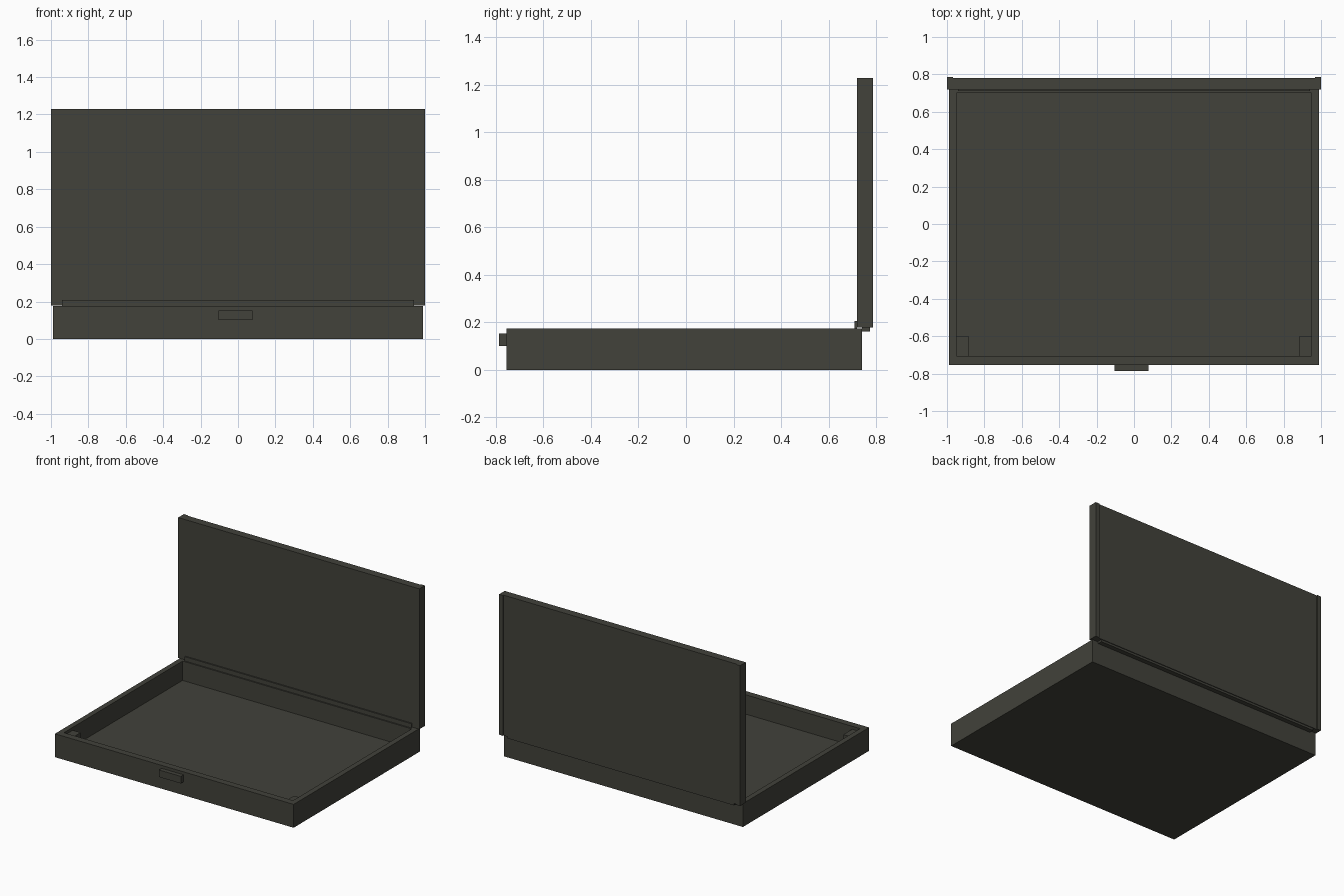
import bpy, bmesh

if "Cube" in bpy.data.objects:
    bpy.data.objects.remove(bpy.data.objects["Cube"])

# One dark olive-grey plastic for the whole case
mat = bpy.data.materials.new("dark olive grey")
mat.diffuse_color = (0.054, 0.054, 0.043, 1.0)
mat.use_nodes = True
mat.node_tree.nodes["Principled BSDF"].inputs["Base Color"].default_value = mat.diffuse_color


def finish(bm, name):
    mesh = bpy.data.meshes.new(name)
    bm.normal_update()
    bm.to_mesh(mesh)
    bm.free()
    mesh.materials.append(mat)
    obj = bpy.data.objects.new(name, mesh)
    bpy.context.collection.objects.link(obj)
    return obj


def box_bm(x, y, z):
    bm = bmesh.new()
    bmesh.ops.create_cube(bm, size=1)
    for v in bm.verts:
        v.co = [r[0] if c < 0 else r[1] for c, r in zip(v.co, (x, y, z))]
    return bm


def box(name, x, y, z):
    return finish(box_bm(x, y, z), name)


# Tray: box whose top face is inset and pushed down into a cavity
bm = box_bm((-0.99, 0.99), (-0.755, 0.74), (0, 0.175))
bm.normal_update()
top = max(bm.faces, key=lambda f: f.normal.z)
for depth in (0.175, 0.03):
    if depth == 0.175:
        bmesh.ops.inset_region(bm, faces=[top], thickness=0.04)
    else:
        top = bmesh.ops.extrude_discrete_faces(bm, faces=[top])["faces"][0]
    for v in top.verts:
        v.co = (0.95 if v.co.x > 0 else -0.95,
                0.70 if v.co.y > 0 else -0.705, depth)
finish(bm, "tray")

# Latch on the front
box("front_latch", (-0.105, 0.077), (-0.787, -0.755), (0.1, 0.153))

# Open lid, hinge strip in front of it and hinge bar beneath it
box("lid", (-1, 1), (0.72, 0.78), (0.178, 1.23))
box("hinge_strip", (-0.94, 0.94), (0.71, 0.72), (0.175, 0.207))
box("hinge_bar", (-0.94, 0.94), (0.74, 0.775), (0.162, 0.178))

# Mirrored parts: corner posts in the tray, flanges on the lid's back
for side, s in (("left", -1), ("right", 1)):
    box(side + "_corner_post", sorted((s * 0.95, s * 0.885)),
        (-0.705, -0.60), (0.03, 0.153))
    box(side + "_lid_flange", sorted((s * 1.0, s * 0.967)),
        (0.78, 0.787), (0.178, 1.23))
